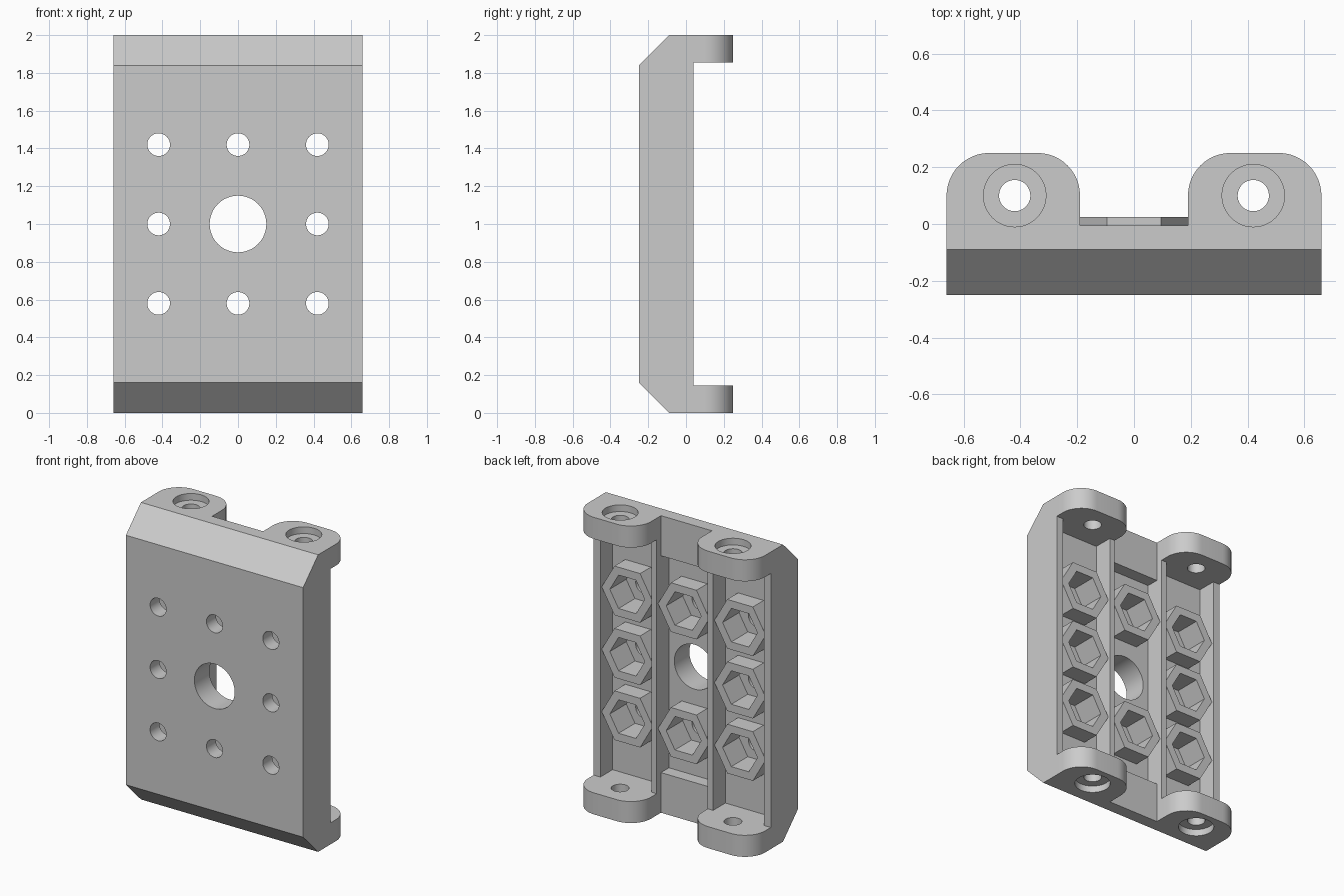
import bpy, bmesh
from math import cos, sin, pi, radians

if "Cube" in bpy.data.objects:
    bpy.data.objects.remove(bpy.data.objects["Cube"], do_unlink=True)

grey = bpy.data.materials.new("light_grey")
grey.use_nodes = True
grey.diffuse_color = (0.6, 0.6, 0.6, 1)
grey.node_tree.nodes["Principled BSDF"].inputs["Base Color"].default_value = (0.6, 0.6, 0.6, 1)

PLACE = {"X": lambda u, v, w: (w, u, v),
         "Y": lambda u, v, w: (u, w, v),
         "Z": lambda u, v, w: (u, v, w)}


def solid(name, prisms):
    """One object from (outline, axis, low, high) prisms."""
    bm = bmesh.new()
    for outline, axis, low, high in prisms:
        rings = [[bm.verts.new(PLACE[axis](u, v, w)) for u, v in outline]
                 for w in (low, high)]
        bm.faces.new(rings[0])
        bm.faces.new(rings[1])
        n = len(outline)
        for i in range(n):
            j = (i + 1) % n
            bm.faces.new((rings[0][i], rings[0][j], rings[1][j], rings[1][i]))
    bmesh.ops.recalc_face_normals(bm, faces=bm.faces)
    mesh = bpy.data.meshes.new(name)
    bm.to_mesh(mesh)
    bm.free()
    mesh.materials.append(grey)
    obj = bpy.data.objects.new(name, mesh)
    bpy.context.collection.objects.link(obj)
    return obj


def ring(x, y, r, n=48):
    return [(x + r * cos(2 * pi * i / n), y + r * sin(2 * pi * i / n)) for i in range(n)]


def rect(x0, x1, y0, y1):
    return [(x0, y0), (x1, y0), (x1, y1), (x0, y1)]


def combine(target, operation, name, prisms):
    tool = solid(name, prisms)
    tool.hide_render = True
    mod = target.modifiers.new(name, "BOOLEAN")
    mod.operation = operation
    mod.solver = "EXACT"
    mod.object = tool
    bpy.ops.object.select_all(action="DESELECT")
    target.select_set(True)
    bpy.context.view_layer.objects.active = target
    bpy.ops.object.modifier_apply(modifier=mod.name)
    bpy.data.objects.remove(tool, do_unlink=True)


HALF, FRONT, RIM, FLOOR = 0.66, -0.25, 0.04, -0.09
TAB, TAB_X, TAB_Y = 0.145, 0.42, 0.1
SIDES = (-1, 1)

# Chamfered mounting plate
profile = [(FRONT, 0.16), (-0.09, 0), (RIM, 0), (RIM, 2), (-0.09, 2), (FRONT, 1.84)]
plate = solid("mounting_plate", [(profile, "X", -HALF, HALF)])

# Three pockets on the back leave the ribs and rims
combine(plate, "DIFFERENCE", "side_pockets",
        [(rect(s * TAB_X - 0.19, s * TAB_X + 0.19, TAB, 2 - TAB), "Y", FLOOR, 0.5) for s in SIDES])
combine(plate, "DIFFERENCE", "centre_recess", [(rect(-0.19, 0.19, -0.1, 2.1), "Y", -0.005, 0.5)])
combine(plate, "DIFFERENCE", "centre_pocket", [(rect(-0.19, 0.19, 0.27, 1.73), "Y", FLOOR, 0.5)])

# Rounded mounting tabs
R = 0.15


def tab_outline(s):
    x0, x1 = sorted((s * 0.19, s * HALF))
    pts = [(x0, 0), (x1, 0)]
    for cx, start in ((x1 - R, 0), (x0 + R, 90)):
        for i in range(13):
            a = radians(start + i * 7.5)
            pts.append((cx + R * cos(a), 0.25 - R + R * sin(a)))
    return pts


combine(plate, "UNION", "tabs",
        [(tab_outline(s), "Z", z, z + TAB) for s in SIDES for z in (0, 2 - TAB)])

# Hexagonal nut bosses around the centre
spots = [(x, z) for x in (-TAB_X, 0, TAB_X) for z in (0.58, 1, 1.42) if (x, z) != (0, 1)]
combine(plate, "UNION", "nut_bosses",
        [(ring(x, z, 0.191, 6), "Y", FLOOR - 0.03, 0.025) for x, z in spots])
combine(plate, "DIFFERENCE", "nut_recesses",
        [(ring(x, z, 0.13, 6), "Y", -0.15, 0.2) for x, z in spots])

# Screw holes and the large centre hole
combine(plate, "DIFFERENCE", "plate_holes",
        [(ring(x, z, 0.06), "Y", -0.4, 0.4) for x, z in spots]
        + [(ring(0, 1, 0.15, 64), "Y", -0.4, 0.4)])

# Counterbored tab holes
combine(plate, "DIFFERENCE", "tab_holes",
        [(ring(s * TAB_X, TAB_Y, 0.055), "Z", -0.1, 2.1) for s in SIDES])
combine(plate, "DIFFERENCE", "counterbores",
        [(ring(s * TAB_X, TAB_Y, 0.11), "Z", low, high)
         for s in SIDES for low, high in ((-0.1, 0.045), (1.955, 2.1))])

bpy.ops.object.shade_smooth_by_angle(angle=radians(30))
